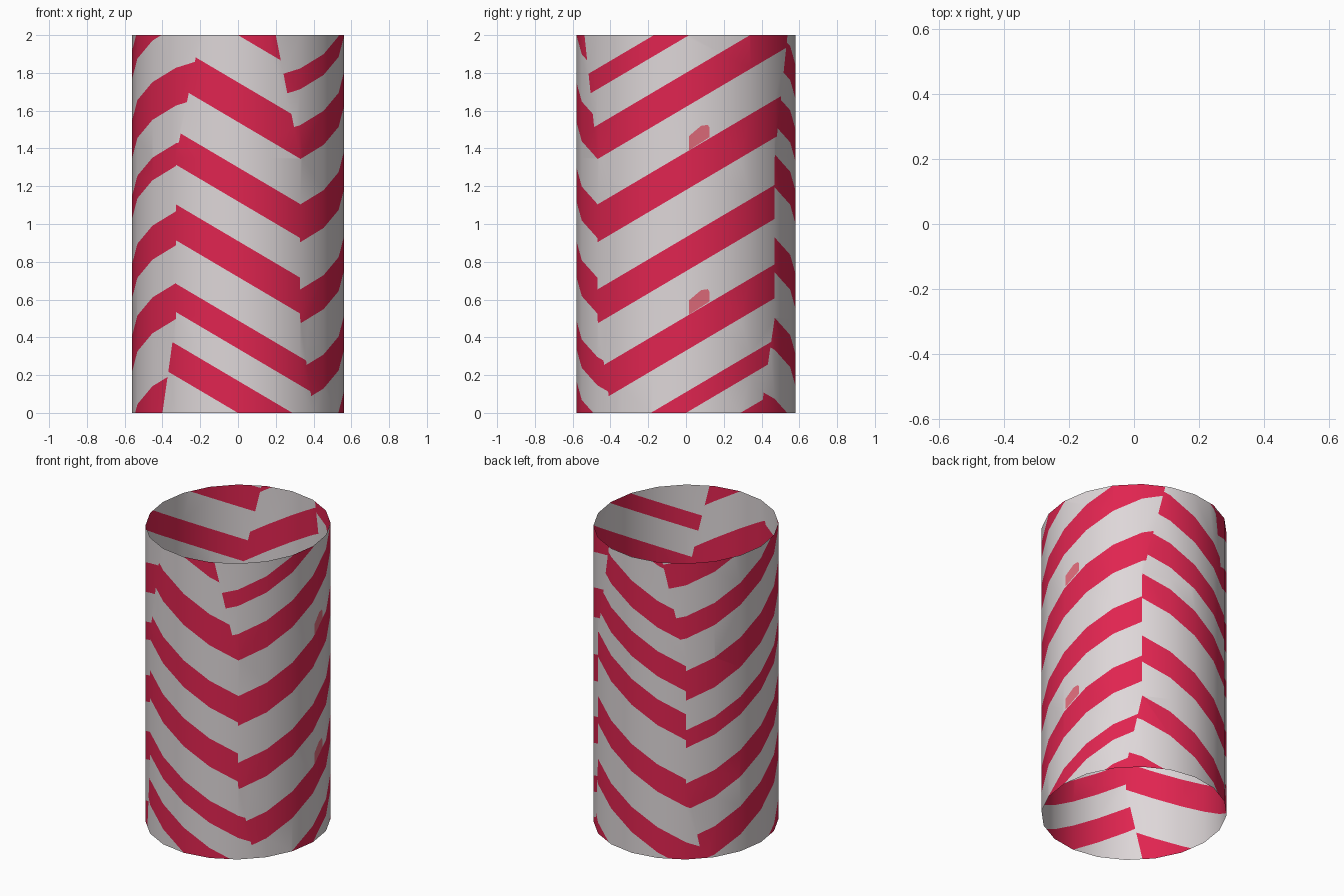
import bpy, bmesh, math
from mathutils import Vector

if "Cube" in bpy.data.objects:
    bpy.data.objects.remove(bpy.data.objects["Cube"])

RX, RY, H, N = 0.56, 0.58, 2.0, 20
SLOPE = 0.59


def material(name, rgb):
    m = bpy.data.materials.new(name)
    m.diffuse_color = (*rgb, 1)
    m.use_nodes = True
    m.node_tree.nodes["Principled BSDF"].inputs["Base Color"].default_value = m.diffuse_color
    return m


pale = material("pale grey", (0.73, 0.68, 0.69))
red = material("crimson", (0.745, 0.018, 0.08))
pink = material("faded pink", (0.745, 0.15, 0.20))

# Stripe bands per side: (lower, upper) height at the middle of that side
STRIPES = {
    "front": [(2.0, 2.16), (1.54, 1.75), (1.12, 1.30), (.72, .91), (.34, .49), (0, .17)],
    "right": [(1.99, 2.10), (1.62, 1.80), (1.18, 1.38), (.75, .93), (.33, .51), (0, .11), (-.35, -.17)],
    "back": [(2.08, 2.25), (1.66, 1.84), (1.33, 1.50), (1.0, 1.175), (.55, .735), (.14, .31), (-.3, -.12)],
    "left": [(2.13, 2.30), (1.77, 1.92), (1.35, 1.55), (1.03, 1.15), (.61, .79), (.22, .41), (-.25, -.06)],
}
# Direction in which stripes climb on each side
CLIMB = {"front": (-1, 0), "right": (0, 1), "back": (1, 0), "left": (0, -1)}
# Half-width of the front and back sides along the height: z0, x0, z1, x1
XM = RX * math.sin(math.radians(36))
BORDER = [(0, .40, .5, XM), (.5, XM, 1.35, XM), (1.35, XM, H, .20)]


def half_width(z):
    for z0, x0, z1, x1 in BORDER:
        if z <= z1:
            break
    return x0 + (x1 - x0) * (z - z0) / (z1 - z0)


def side(c):
    if abs(c.x) < half_width(c.z):
        return "front" if c.y < 0 else "back"
    return "right" if c.x > 0 else "left"


def cut(bm, test, co, no):
    faces = [f for f in bm.faces if test(f.calc_center_median())]
    geom = set(faces)
    for f in faces:
        geom.update(f.edges)
        geom.update(f.verts)
    bmesh.ops.bisect_plane(bm, geom=list(geom), dist=1e-5, plane_co=co, plane_no=no)


# Open tube with twenty sides
bm = bmesh.new()
rings = [[bm.verts.new((RX * math.cos(2 * math.pi * i / N), RY * math.sin(2 * math.pi * i / N), z))
          for i in range(N)] for z in (0, H)]
for i in range(N):
    j = (i + 1) % N
    bm.faces.new((rings[0][i], rings[0][j], rings[1][j], rings[1][i]))

# Cut the borders between the four sides
for z in (.5, 1.35):
    cut(bm, lambda c: True, (0, 0, z), (0, 0, 1))
for z0, x0, z1, x1 in BORDER:
    for s in (1, -1):
        normal = Vector((s * (z1 - z0), 0, x0 - x1)).normalized()
        cut(bm, lambda c: z0 < c.z < z1 and c.x * s > 0, (s * x0, 0, z0), normal)

# Cut the slanted stripes and colour them
for name, bands in STRIPES.items():
    cx, cy = CLIMB[name]
    normal = Vector((-SLOPE * cx, -SLOPE * cy, 1)).normalized()
    for band in bands:
        for h in band:
            cut(bm, lambda c: side(c) == name, (0, 0, h), normal)
for f in bm.faces:
    c = f.calc_center_median()
    name = side(c)
    cx, cy = CLIMB[name]
    h = c.z - SLOPE * (cx * c.x + cy * c.y)
    f.material_index = int(any(lo < h < hi for lo, hi in STRIPES[name]))

mesh = bpy.data.meshes.new("striped_tube")
bm.to_mesh(mesh)
bm.free()
mesh.materials.append(pale)
mesh.materials.append(red)
tube = bpy.data.objects.new("striped_tube", mesh)
bpy.context.collection.objects.link(tube)
bpy.context.view_layer.objects.active = tube
tube.select_set(True)
bpy.ops.object.shade_smooth_by_angle(angle=math.radians(30))

# Two faded patches above stripes on the right side
PATCH = [(.015, 0), (.125, .07), (.125, .12), (.115, .135), (.08, .13), (.015, .075)]
for k, base in enumerate((1.39, .52)):
    pts = [(RX + .003 - .153 * y, y, base + z) for y, z in PATCH]
    m = bpy.data.meshes.new("faded_patch")
    m.from_pydata(pts, [], [range(len(pts))])
    m.materials.append(pink)
    bpy.context.collection.objects.link(bpy.data.objects.new("faded_patch_%d" % (k + 1), m))
